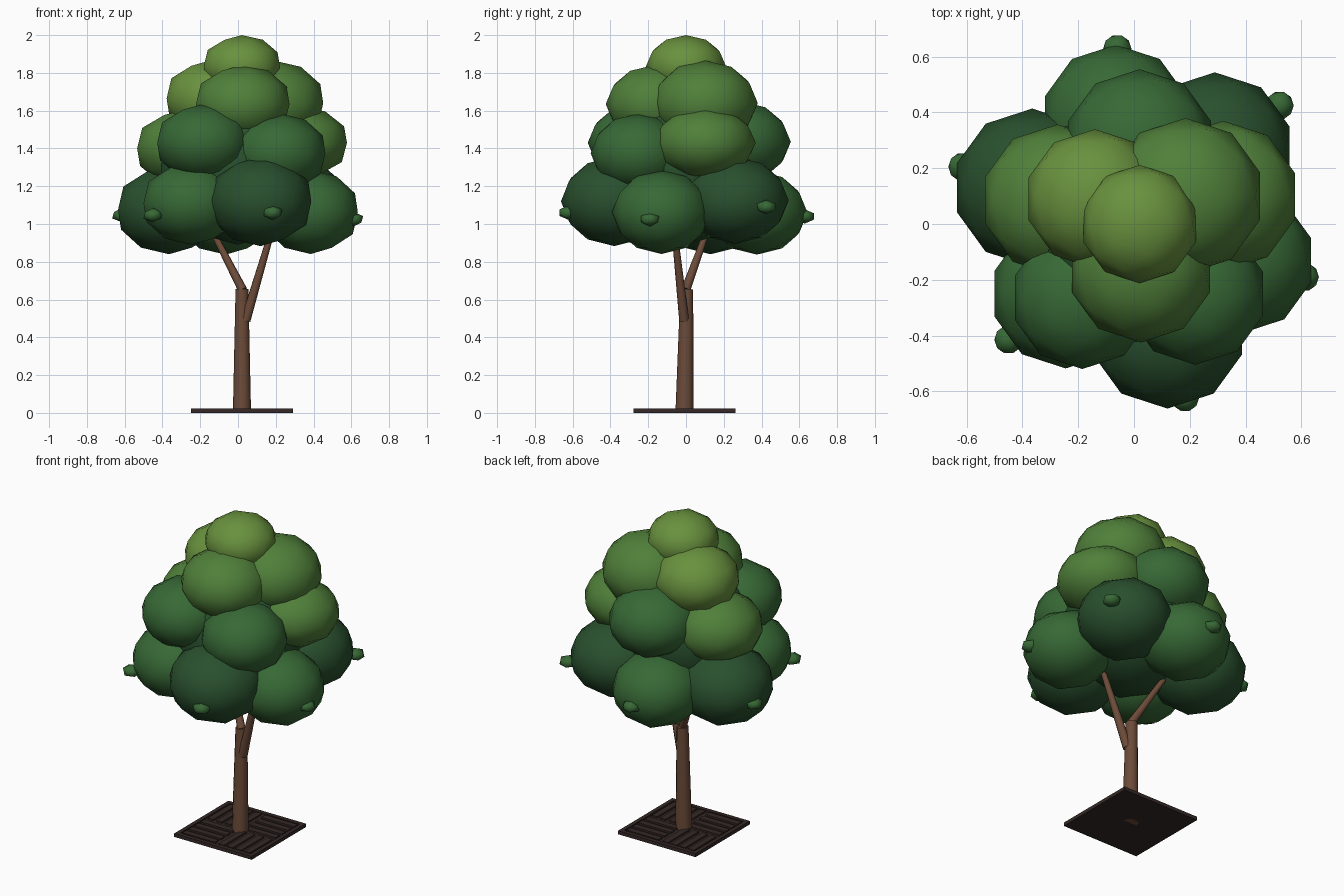
import bpy
from mathutils import Vector

if "Cube" in bpy.data.objects:
    bpy.data.objects.remove(bpy.data.objects["Cube"])


def material(name, rgb):
    m = bpy.data.materials.new(name)
    m.diffuse_color = (*rgb, 1)
    m.use_nodes = True
    m.node_tree.nodes["Principled BSDF"].inputs["Base Color"].default_value = m.diffuse_color
    return m


BARK = material("bark", (0.15, 0.07, 0.04))
IRON = material("iron", (0.035, 0.022, 0.02))
DARK = material("leaf_dark", (0.022, 0.08, 0.027))
MID = material("leaf_mid", (0.038, 0.14, 0.036))
LIGHT = material("leaf_light", (0.08, 0.215, 0.042))
LIME = material("leaf_lime", (0.14, 0.285, 0.048))


def finish(name, mat, smooth=None):
    o = bpy.context.object
    o.name = name
    o.data.materials.append(mat)
    bpy.ops.object.transform_apply(location=False, rotation=False, scale=True)
    if smooth:
        bpy.ops.object.shade_smooth_by_angle(angle=smooth)
    return o


def blob(name, loc, r, rz, mat, sub=2):
    bpy.ops.mesh.primitive_ico_sphere_add(subdivisions=sub, radius=1, location=loc)
    bpy.context.object.scale = (r, r, rz)
    return finish(name, mat, 1.0)


def limb(name, a, b, r1, r2, sides):
    a, b = Vector(a), Vector(b)
    bpy.ops.mesh.primitive_cone_add(vertices=sides, radius1=r1, radius2=r2,
                                    depth=(b - a).length, location=(a + b) / 2)
    bpy.context.object.rotation_euler = (b - a).to_track_quat('Z', 'Y').to_euler()
    return finish(name, BARK, 0.8)


def box(name, loc, size):
    bpy.ops.mesh.primitive_cube_add(size=1, location=loc)
    bpy.context.object.scale = size
    return finish(name, IRON)


# Tree grate: base plate, rim and basket-weave slats
CX, CY, HALF = 0.02, -0.008, 0.27
box("grate_plate", (CX, CY, 0.006), (2 * HALF, 2 * HALF, 0.012))
for s in (-1, 1):
    box("grate_rim_x", (CX + s * (HALF - 0.0125), CY, 0.011), (0.025, 2 * HALF, 0.022))
    box("grate_rim_y", (CX, CY + s * (HALF - 0.0125), 0.011), (2 * HALF, 0.025, 0.022))
for sx in (-1, 1):
    for sy in (-1, 1):
        for i in range(4):
            d = (i - 1.5) * 0.06
            qx, qy = CX + sx * 0.125, CY + sy * 0.125
            if sx * sy > 0:
                box("grate_slat", (qx, qy + d, 0.016), (0.225, 0.038, 0.012))
            else:
                box("grate_slat", (qx + d, qy, 0.016), (0.038, 0.225, 0.012))

# Trunk and two branches
limb("trunk", (0.021, -0.008, 0), (0.021, 0.004, 0.655), 0.048, 0.034, 12)
limb("branch_right", (0.04, -0.01, 0.49), (0.19, -0.065, 1.0), 0.028, 0.016, 8)
limb("branch_left", (0.025, -0.002, 0.65), (-0.155, 0.125, 1.0), 0.025, 0.015, 8)

# Crown: core, then lower, middle and top tiers of leaf clumps
blob("crown_core", (0, 0, 1.3), 0.43, 0.41, DARK)
clumps = {
    "lower_front": ((0.12, -0.38, 1.12), 0.282, 0.237, DARK),
    "lower_front_left": ((-0.245, -0.25, 1.11), 0.268, 0.22, MID),
    "lower_right": ((0.385, -0.13, 1.063), 0.262, 0.222, MID),
    "lower_back_right": ((0.29, 0.262, 1.125), 0.282, 0.23, DARK),
    "lower_back": ((-0.065, 0.375, 1.06), 0.268, 0.222, MID),
    "lower_left": ((-0.365, 0.13, 1.075), 0.284, 0.235, DARK),
    "middle_front_left": ((-0.185, -0.265, 1.43), 0.255, 0.205, MID),
    "middle_front_right": ((0.22, -0.25, 1.375), 0.255, 0.21, MID),
    "middle_right": ((0.32, 0.10, 1.43), 0.27, 0.195, LIGHT),
    "middle_back": ((0.02, 0.285, 1.435), 0.27, 0.215, MID),
    "middle_left": ((-0.275, 0.085, 1.4), 0.272, 0.208, LIGHT),
    "top_left": ((-0.14, 0.09, 1.665), 0.25, 0.203, LIME),
    "top_right": ((0.185, 0.10, 1.64), 0.28, 0.226, LIGHT),
    "top_front": ((0.025, -0.165, 1.635), 0.26, 0.207, LIGHT),
    "top_peak": ((0.02, 0, 1.835), 0.212, 0.165, LIME),
}
for name, args in clumps.items():
    blob("leaves_" + name, *args)

# Small leaf nubs on the lower tier
for loc in ((0.183, -0.622, 1.06), (-0.45, -0.415, 1.047), (0.612, -0.19, 1.025),
            (0.522, 0.425, 1.09), (-0.06, 0.628, 1.04), (-0.615, 0.205, 1.047)):
    blob("leaf_nub", loc, 0.057, 0.038, MID, 1)
